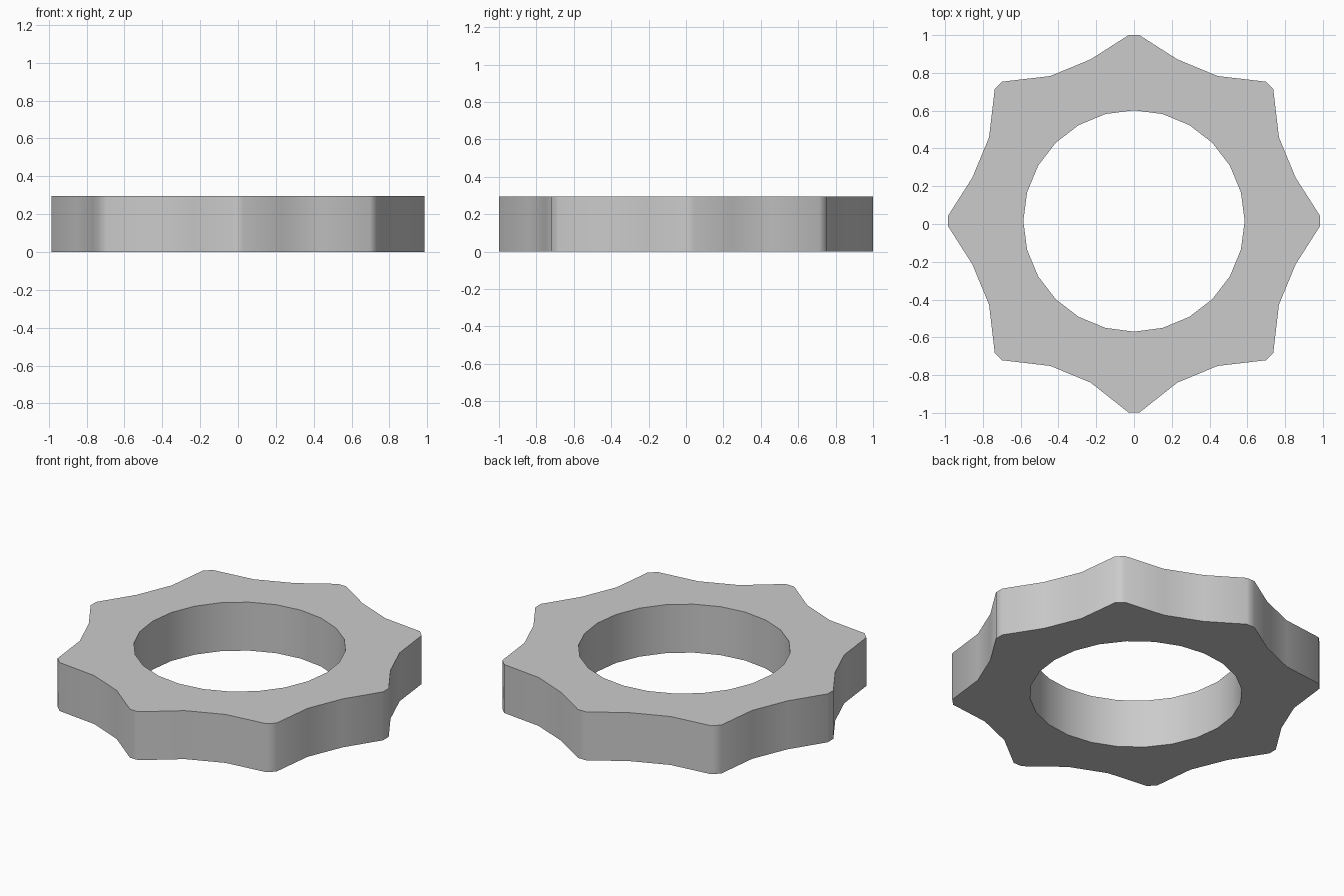
import bpy, bmesh
from math import radians, sin, cos

if "Cube" in bpy.data.objects:
    bpy.data.objects.remove(bpy.data.objects["Cube"])

CY = 0.016            # centre of the bore, the front point is slightly longer
HEIGHT = 0.295
HOLE_R, VALLEY_R = 0.586, 0.886
N = 24

bm = bmesh.new()

def vert(r, deg):
    a = radians(deg)
    return bm.verts.new((r * cos(a), CY + r * sin(a), 0))

# Inner circle and outer star outline; every third step is a blunt point
inner, outer = [], []
for k in range(N):
    deg = k * 360 / N
    inner.append(vert(HOLE_R, deg))
    if k % 3:
        outer.append([vert(VALLEY_R, deg)])
    else:
        r = 1.015 if (k % 6 or k == 18) else 0.985
        outer.append([vert(r, deg - 1.6), vert(r, deg + 1.6)])

# Flat ring faces
for k in range(N):
    j = (k + 1) % N
    bm.faces.new((inner[k], outer[k][-1], outer[j][0], inner[j]))
    if len(outer[k]) == 2:
        bm.faces.new((inner[k], outer[k][0], outer[k][1]))

# Thickness
ret = bmesh.ops.extrude_face_region(bm, geom=bm.faces[:], use_keep_orig=True)
top = [g for g in ret["geom"] if isinstance(g, bmesh.types.BMVert)]
bmesh.ops.translate(bm, verts=top, vec=(0, 0, HEIGHT))
bmesh.ops.recalc_face_normals(bm, faces=bm.faces[:])

mesh = bpy.data.meshes.new("star_ring")
bm.to_mesh(mesh)
bm.free()
ring = bpy.data.objects.new("star_ring", mesh)
bpy.context.collection.objects.link(ring)

# Smooth walls, crisp rims
bpy.context.view_layer.objects.active = ring
ring.select_set(True)
bpy.ops.object.shade_smooth_by_angle(angle=radians(50))
